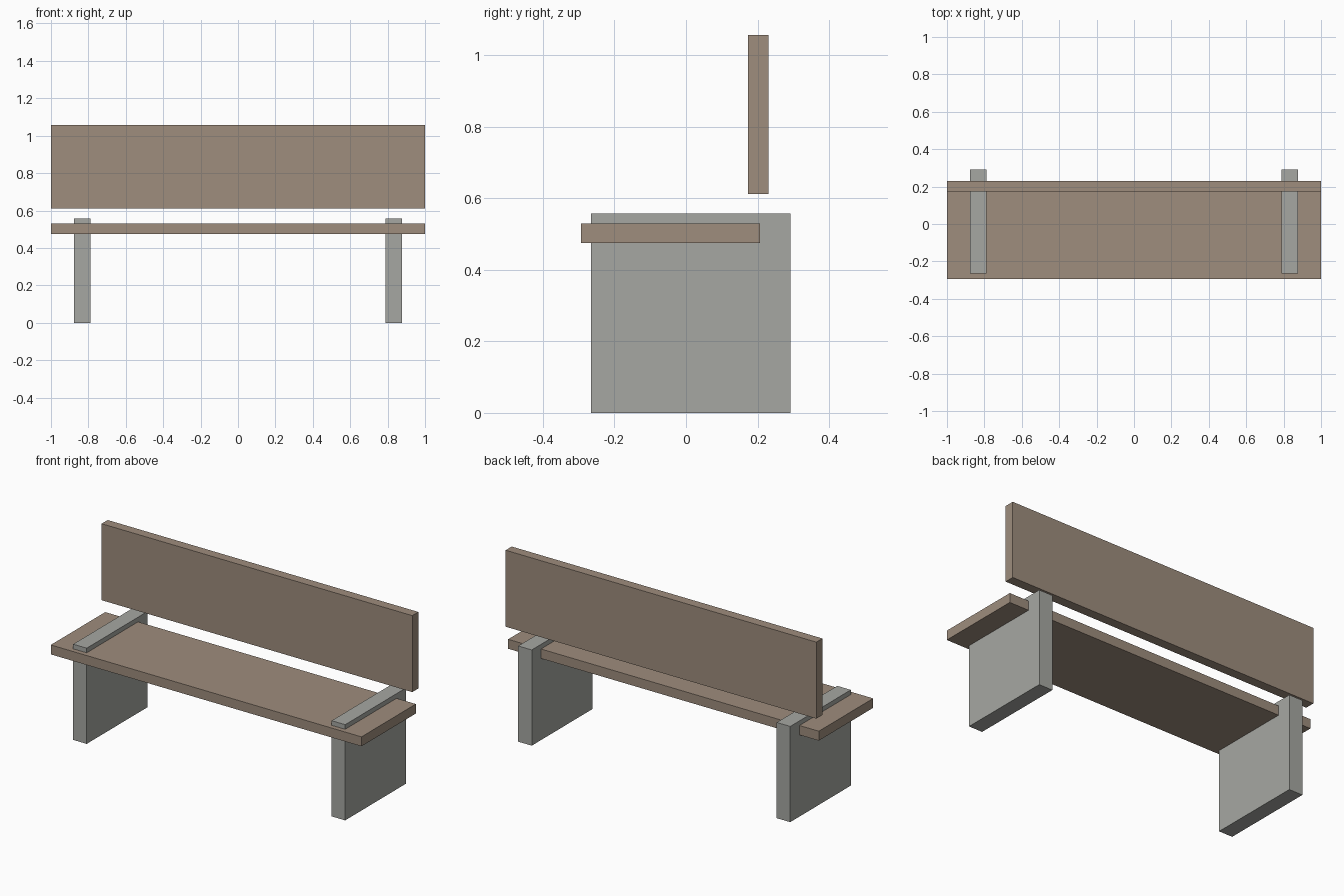
import bpy

if "Cube" in bpy.data.objects:
    bpy.data.objects.remove(bpy.data.objects["Cube"])


def material(name, color):
    mat = bpy.data.materials.new(name)
    mat.diffuse_color = (*color, 1.0)
    mat.use_nodes = True
    mat.node_tree.nodes["Principled BSDF"].inputs["Base Color"].default_value = mat.diffuse_color
    return mat


def box(name, low, high, mat):
    """Axis-aligned box between two opposite corners."""
    center = [(a + b) / 2 for a, b in zip(low, high)]
    size = [b - a for a, b in zip(low, high)]
    bpy.ops.mesh.primitive_cube_add(size=1, location=center)
    obj = bpy.context.object
    obj.name = name
    obj.scale = size
    bpy.ops.object.transform_apply(location=False, rotation=False, scale=True)
    obj.data.materials.append(mat)
    return obj


wood = material("weathered_wood", (0.342, 0.266, 0.205))
concrete = material("grey_concrete", (0.381, 0.386, 0.361))

# Seat plank and floating backrest plank
box("seat", (-1, -0.293, 0.475), (1, 0.207, 0.53), wood)
box("backrest", (-1, 0.174, 0.612), (1, 0.23, 1.057), wood)

# Slab legs that rise slightly through the seat
for side, x in (("left", -0.832), ("right", 0.832)):
    box(side + "_leg", (x - 0.0435, -0.265, 0), (x + 0.0435, 0.292, 0.557), concrete)
